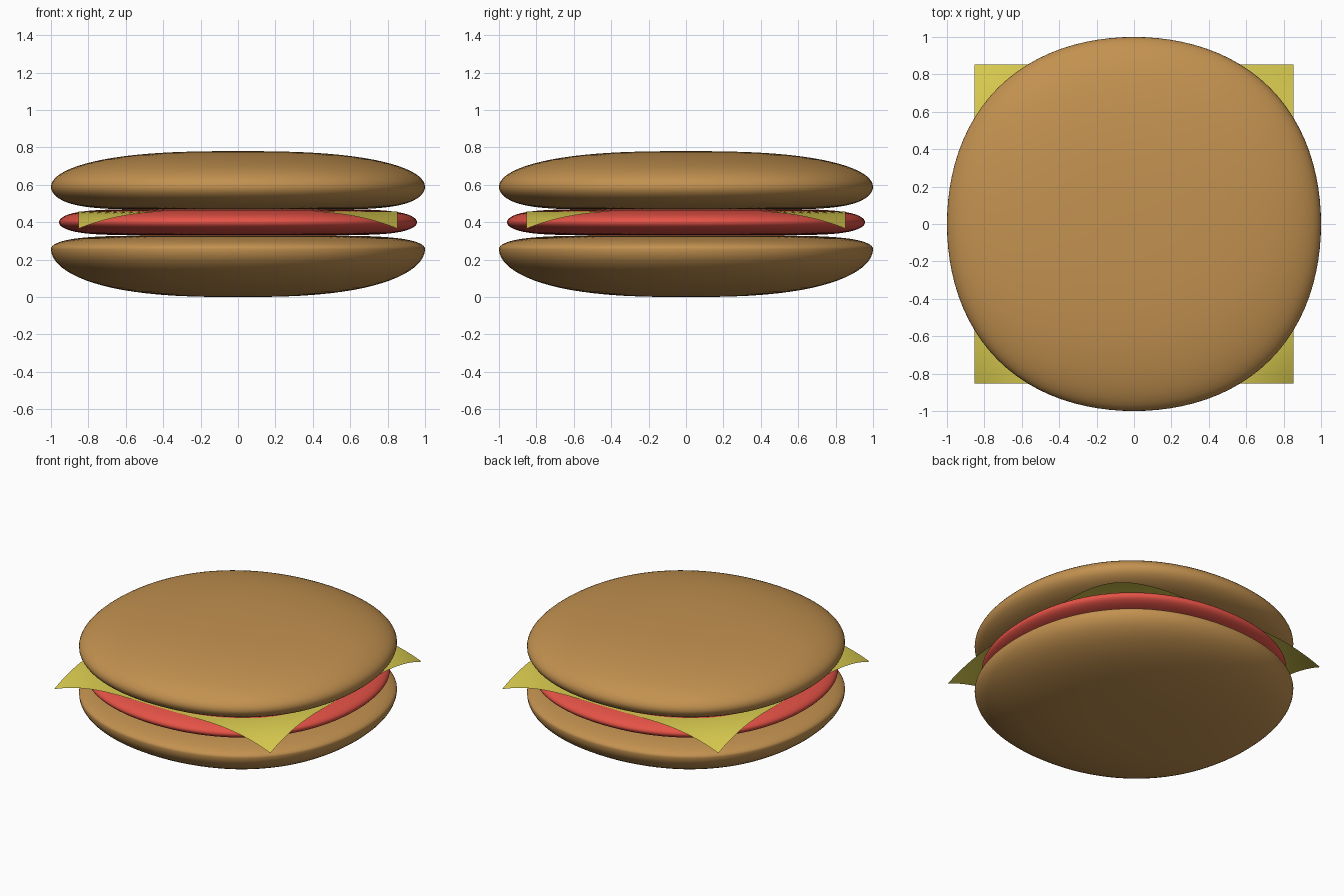
import bpy, bmesh, math

if "Cube" in bpy.data.objects:
    bpy.data.objects.remove(bpy.data.objects["Cube"])


def paint(obj, name, color):
    mat = bpy.data.materials.get(name) or bpy.data.materials.new(name)
    mat.diffuse_color = color
    mat.use_nodes = True
    mat.node_tree.nodes["Principled BSDF"].inputs["Base Color"].default_value = mat.diffuse_color
    obj.data.materials.append(mat)


def finish(bm, name, mat, color):
    bmesh.ops.recalc_face_normals(bm, faces=bm.faces)
    for f in bm.faces:
        f.smooth = True
    mesh = bpy.data.meshes.new(name)
    bm.to_mesh(mesh)
    bm.free()
    obj = bpy.data.objects.new(name, mesh)
    bpy.context.collection.objects.link(obj)
    paint(obj, mat, color)
    return obj


def soft_disc(name, radius, z_mid, up, down, p_up, p_down, mat, color, sides=96, steps=20):
    """Slightly squarish pillow: superellipse profile swept around z."""
    bm = bmesh.new()
    profile = []
    for i in range(1, 2 * steps):
        a = -math.pi / 2 + math.pi * i / (2 * steps)
        h, p = (up, p_up) if a > 0 else (down, p_down)
        profile.append((radius * math.cos(a) ** (2 / p), z_mid + h * math.sin(a)))
    rings = []
    for r, z in profile:
        ring = []
        for k in range(sides):
            t = 2 * math.pi * k / sides
            q = r * (1 + 0.029 * math.sin(2 * t) ** 2)
            ring.append(bm.verts.new((q * math.cos(t), q * math.sin(t), z)))
        rings.append(ring)
    for lo, hi in zip(rings, rings[1:]):
        for k in range(sides):
            n = (k + 1) % sides
            bm.faces.new((lo[k], lo[n], hi[n], hi[k]))
    # close both poles
    for ring, z in ((rings[0], z_mid - down), (rings[-1], z_mid + up)):
        pole = bm.verts.new((0, 0, z))
        for k in range(sides):
            bm.faces.new((ring[k], ring[(k + 1) % sides], pole))
    return finish(bm, name, mat, color)


BUN = (0.545, 0.285, 0.08, 1)
RED = (0.78, 0.085, 0.062, 1)
YELLOW = (0.70, 0.60, 0.08, 1)

# Buns and patty
soft_disc("bottom_bun", 1.0, 0.257, 0.072, 0.257, 6.5, 2.68, "bun", BUN)
soft_disc("patty", 0.957, 0.40, 0.07, 0.07, 8, 8, "meat", RED)
soft_disc("top_bun", 1.0, 0.59, 0.19, 0.123, 2.68, 7, "bun", BUN)

# Cheese slice: thin square sheet with drooping corners
bm = bmesh.new()
bmesh.ops.create_grid(bm, x_segments=40, y_segments=40, size=0.852)
for v in bm.verts:
    d = max(0, (abs(v.co.x) + abs(v.co.y) - 1.15) / 0.554)
    v.co.z = 0.458 - 0.092 * d ** 2.4
finish(bm, "cheese_slice", "cheese", YELLOW)
